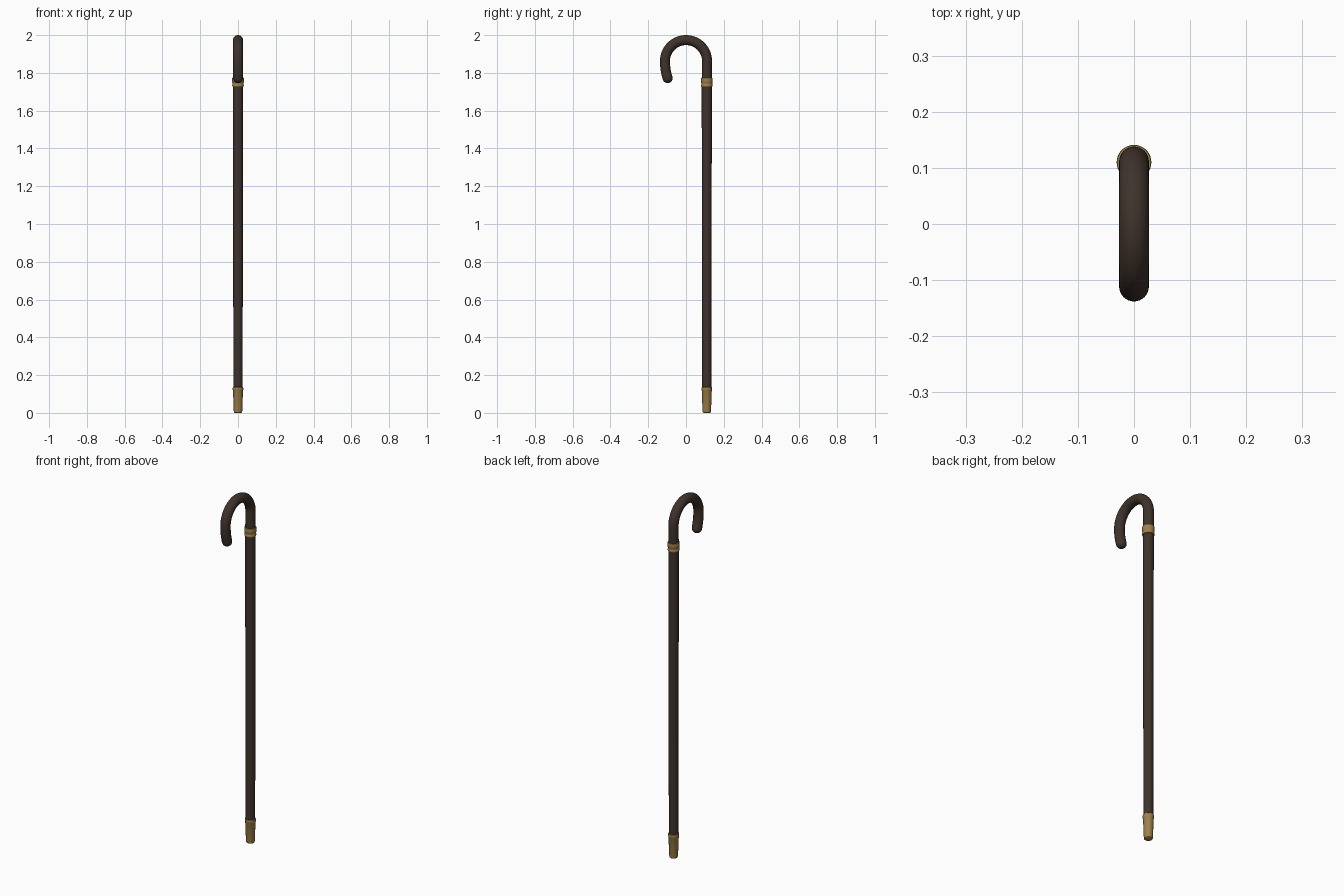
import bpy, bmesh, math

if "Cube" in bpy.data.objects:
    bpy.data.objects.remove(bpy.data.objects["Cube"])

SHAFT_Y = 0.11
SIDES = 32


def material(name, color):
    m = bpy.data.materials.new(name)
    m.diffuse_color = color
    m.use_nodes = True
    m.node_tree.nodes["Principled BSDF"].inputs["Base Color"].default_value = m.diffuse_color
    return m


wood = material("dark_wood", (0.05, 0.032, 0.024, 1))
brass = material("brass", (0.35, 0.22, 0.07, 1))


def sweep(name, rings, mat):
    """Skin circular rings (y, z, tilt, radius); tilt 0 faces up, turning towards -y."""
    bm = bmesh.new()
    loops = []
    for y, z, tilt, r in rings:
        loop = []
        for i in range(SIDES):
            a = 2 * math.pi * i / SIDES
            s = r * math.sin(a)
            loop.append(bm.verts.new((r * math.cos(a), y + s * math.cos(tilt), z + s * math.sin(tilt))))
        loops.append(loop)
    for a, b in zip(loops, loops[1:]):
        for i in range(SIDES):
            j = (i + 1) % SIDES
            bm.faces.new((a[i], a[j], b[j], b[i]))
    bm.faces.new(loops[0][::-1])
    bm.faces.new(loops[-1])
    bmesh.ops.recalc_face_normals(bm, faces=bm.faces)
    mesh = bpy.data.meshes.new(name)
    bm.to_mesh(mesh)
    bm.free()
    mesh.materials.append(mat)
    obj = bpy.data.objects.new(name, mesh)
    bpy.context.collection.objects.link(obj)
    bpy.ops.object.select_all(action='DESELECT')
    obj.select_set(True)
    bpy.context.view_layer.objects.active = obj
    bpy.ops.object.shade_smooth_by_angle(angle=math.radians(40))
    return obj


def lathe(name, profile, mat):
    return sweep(name, [(SHAFT_Y, z, 0, r) for r, z in profile], mat)


# straight shaft, very slightly tapered
lathe("shaft", [(0.0245, 0.12), (0.0255, 0.8), (0.027, 1.75)], wood)

# crook handle: short riser, half circle, gentle inward curl
R = 0.0265
ARC_R, ARC_Z = 0.1115, 1.862
rings = [(SHAFT_Y, 1.74, 0, R)]
for i in range(33):
    t = math.pi * i / 32
    rings.append((ARC_R * math.cos(t), ARC_Z + ARC_R * math.sin(t), t, R))
CURL_R = 0.29
for i in range(1, 9):
    d = math.radians(18) * i / 8
    rings.append((-ARC_R + CURL_R * (1 - math.cos(d)), ARC_Z - CURL_R * math.sin(d), math.pi + d, R))

# rounded end of the crook
y0, z0, t0, _ = rings[-1]
for i in range(1, 9):
    a = math.pi / 2 * i / 8.2
    d = R * math.sin(a)
    rings.append((y0 - d * math.sin(t0), z0 + d * math.cos(t0), t0, R * math.cos(a)))
sweep("crook_handle", rings, wood)

# collar band with beaded rims
lathe("collar", [(0.026, 1.728), (0.030, 1.729), (0.031, 1.733), (0.030, 1.737),
                 (0.029, 1.739), (0.029, 1.747), (0.0305, 1.749), (0.0305, 1.757), (0.031, 1.761),
                 (0.031, 1.77), (0.030, 1.774), (0.026, 1.775)], brass)

# tapered ferrule with a lip and a rounded tip
lathe("ferrule", [(0.017, 0), (0.021, 0.003), (0.0225, 0.01), (0.0265, 0.118),
                  (0.028, 0.121), (0.0285, 0.128), (0.0275, 0.135), (0.0245, 0.137)], brass)
